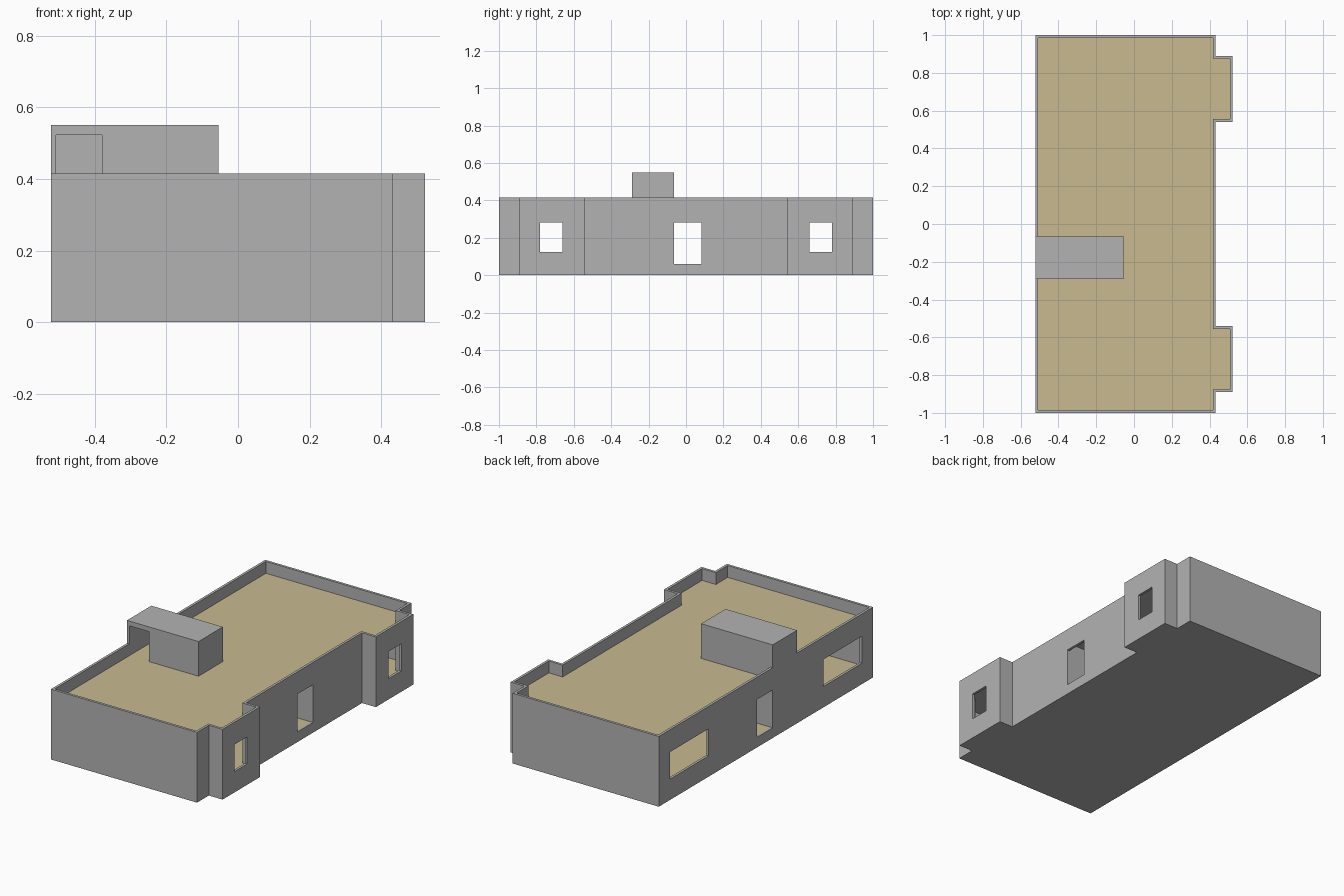
import bpy, bmesh

if "Cube" in bpy.data.objects:
    bpy.data.objects.remove(bpy.data.objects["Cube"])

T = 0.015                      # wall thickness
H = 0.415                      # wall height
FLOOR, CEIL, ROOF = 0.06, 0.33, 0.345
LEFT, RIGHT, BAY = -0.5225, 0.4325, 0.5225


def material(name, color):
    m = bpy.data.materials.new(name)
    m.diffuse_color = (*color, 1)
    m.use_nodes = True
    m.node_tree.nodes["Principled BSDF"].inputs["Base Color"].default_value = m.diffuse_color
    return m


grey = material("wall_grey", (0.45, 0.45, 0.45))
sand = material("floor_sand", (0.58, 0.49, 0.28))


def make(name, bm, mats):
    bmesh.ops.recalc_face_normals(bm, faces=bm.faces)
    me = bpy.data.meshes.new(name)
    bm.to_mesh(me)
    bm.free()
    ob = bpy.data.objects.new(name, me)
    bpy.context.collection.objects.link(ob)
    for m in mats:
        me.materials.append(m)
    return ob


def box(name, x0, x1, y0, y1, z0, z1):
    bm = bmesh.new()
    bmesh.ops.create_cube(bm, size=1)
    for v in bm.verts:
        v.co = ((x0 + x1) / 2 + v.co.x * (x1 - x0),
                (y0 + y1) / 2 + v.co.y * (y1 - y0),
                (z0 + z1) / 2 + v.co.z * (z1 - z0))
    return make(name, bm, [grey])


def combine(target, tool, operation):
    mod = target.modifiers.new(operation.lower(), 'BOOLEAN')
    mod.operation, mod.object, mod.solver = operation, tool, 'EXACT'
    bpy.context.view_layer.objects.active = target
    bpy.ops.object.modifier_apply(modifier=mod.name)
    bpy.data.objects.remove(tool)


def outline(t):
    """Plan of the building with two bays on the right, moved inward by t."""
    half = [(RIGHT - t, 0.54 + t), (BAY - t, 0.54 + t), (BAY - t, 0.89 - t),
            (RIGHT - t, 0.89 - t), (RIGHT - t, 1 - t), (LEFT + t, 1 - t)]
    return half + [(x, -y) for x, y in reversed(half)]


def extrude_up(bm, height):
    r = bmesh.ops.extrude_face_region(bm, geom=bm.faces[:])
    verts = [g for g in r["geom"] if isinstance(g, bmesh.types.BMVert)]
    bmesh.ops.translate(bm, verts=verts, vec=(0, 0, height))


def slab(name, z0, z1):
    bm = bmesh.new()
    bm.faces.new([bm.verts.new((x, y, z0)) for x, y in outline(T)])
    extrude_up(bm, z1 - z0)
    ob = make(name, bm, [grey, sand])
    for p in ob.data.polygons:          # sand on the upper face only
        p.material_index = int(p.normal.z > 0.9)
    return ob


# Outer walls with parapet
bm = bmesh.new()
outer = [bm.verts.new((x, y, 0)) for x, y in outline(0)]
inner = [bm.verts.new((x, y, 0)) for x, y in outline(T)]
for i in range(len(outer)):
    j = (i + 1) % len(outer)
    bm.faces.new((outer[i], outer[j], inner[j], inner[i]))
extrude_up(bm, H)
# merge the flat faces split along straight walls
bmesh.ops.recalc_face_normals(bm, faces=bm.faces)
walls = make("outer_walls", bm, [grey])

# Stair house on the roof: hollow, with a doorway towards the front
combine(walls, box("stair_house", LEFT, -0.055, -0.29, -0.063, ROOF, 0.55), 'UNION')
combine(walls, box("stair_room", LEFT + T, -0.07, -0.275, -0.078, 0.34, 0.535), 'DIFFERENCE')
combine(walls, box("stair_doorway", LEFT + T, -0.38, -0.32, -0.25, 0.34, 0.522), 'DIFFERENCE')

# Doors at both ends of the corridor
combine(walls, box("door_cut", -0.7, 0.7, -0.063, 0.082, FLOOR, 0.283), 'DIFFERENCE')

# Windows: wide on the left wall, narrow in the right bays
for s in (-1, 1):
    for x0, x1, a, b in ((-0.7, -0.45, 0.535, 0.895), (0.46, 0.7, 0.66, 0.78)):
        y0, y1 = sorted((s * a, s * b))
        combine(walls, box("window_cut", x0, x1, y0, y1, 0.123, 0.283), 'DIFFERENCE')

# Floor and roof
slab("floor", 0, FLOOR)
slab("roof", CEIL, ROOF)

# Corridor partitions
for name, y in (("front_partition", -0.063 - T), ("back_partition", 0.082)):
    box(name, LEFT + T, RIGHT - T, y, y + T, FLOOR, CEIL)
